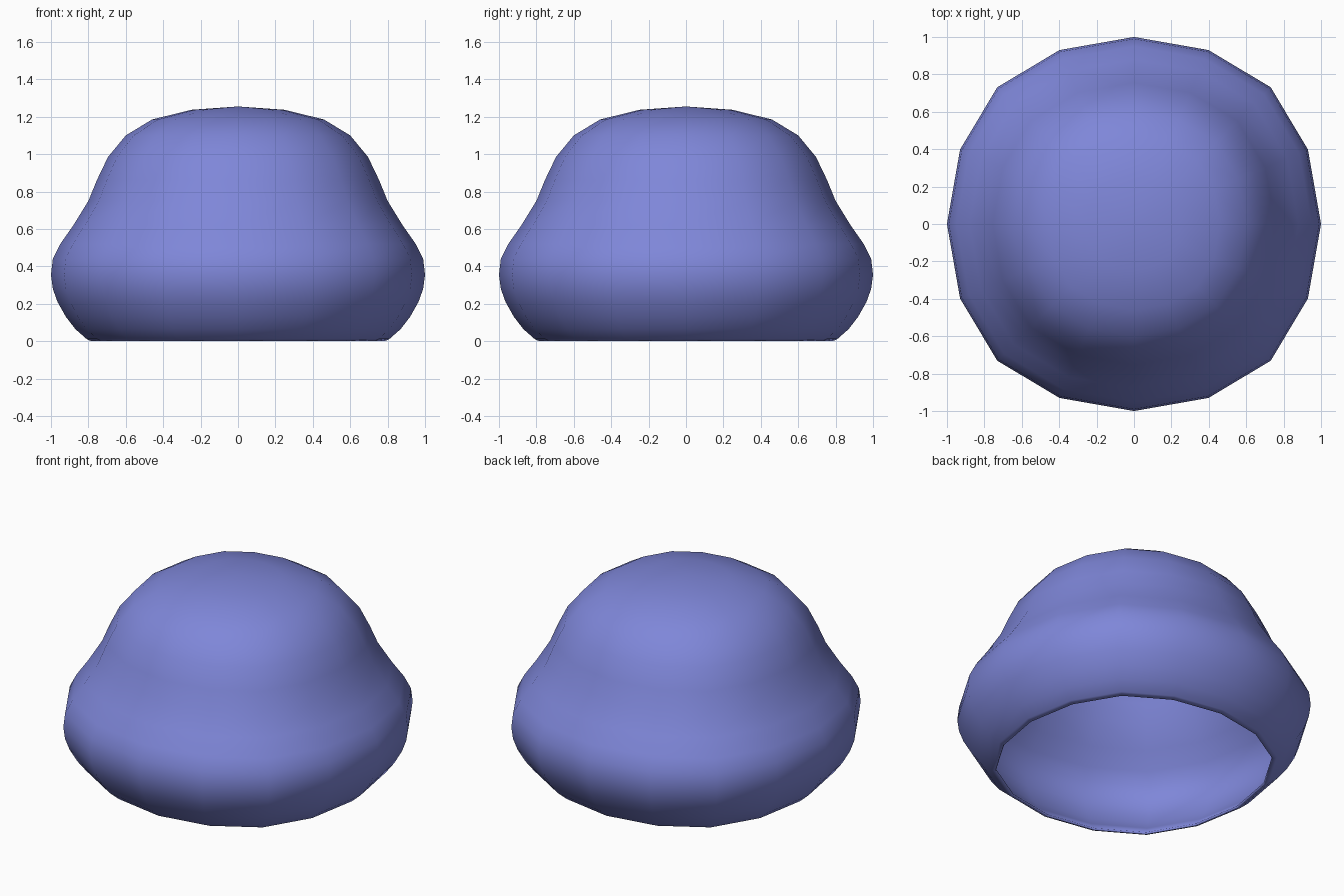
import bpy, bmesh, math

if "Cube" in bpy.data.objects:
    bpy.data.objects.remove(bpy.data.objects["Cube"])

# Colour
blue = bpy.data.materials.new("periwinkle_blue")
blue.diffuse_color = (0.21, 0.24, 0.69, 1)
blue.use_nodes = True
blue.node_tree.nodes["Principled BSDF"].inputs["Base Color"].default_value = blue.diffuse_color

# Outer profile (radius, height) from rim to just below the crown
outer = [(0.785, 0.0), (0.81, 0.012), (0.87, 0.065), (0.92, 0.13), (0.965, 0.21),
         (0.99, 0.28), (1.0, 0.355), (0.99, 0.44), (0.95, 0.52), (0.88, 0.62),
         (0.80, 0.75), (0.755, 0.86), (0.695, 0.985), (0.60, 1.10),
         (0.46, 1.185), (0.25, 1.237)]
# Inner wall follows the outer one at a small distance
T = 0.025
inner = []
for i in range(1, len(outer)):
    a, b = outer[i - 1], outer[min(i + 1, len(outer) - 1)]
    dx, dz = b[0] - a[0], b[1] - a[1]
    l = math.hypot(dx, dz)
    inner.append((outer[i][0] - T * dz / l, outer[i][1] + T * dx / l))
inner[0] = (0.78, 0.012)

# Sixteen slightly squarish directions
quarter = [(1.0, 0.0), (0.93, 0.398), (0.731, 0.731), (0.398, 0.93)]
dirs = []
for q in range(4):
    for x, y in quarter:
        for _ in range(q):
            x, y = -y, x
        dirs.append((x, y))

bm = bmesh.new()


def ring(r, z):
    return [bm.verts.new((r * x, r * y, z)) for x, y in dirs]


def bridge(a, b):
    n = len(a)
    for i in range(n):
        j = (i + 1) % n
        bm.faces.new((a[i], a[j], b[j], b[i]))


def cap(r, z):
    c = bm.verts.new((0, 0, z))
    for i in range(len(r)):
        bm.faces.new((r[i], r[(i + 1) % len(r)], c))


# Hollow dome: outer skin, inner skin, joined at the rim
out_rings = [ring(r, z) for r, z in outer]
in_rings = [ring(r, z) for r, z in inner]
for rings in (out_rings, in_rings):
    for a, b in zip(rings, rings[1:]):
        bridge(a, b)
bridge(out_rings[0], in_rings[0])
cap(out_rings[-1], 1.255)
cap(in_rings[-1], 1.255 - T)
bmesh.ops.recalc_face_normals(bm, faces=bm.faces)
for f in bm.faces:
    f.smooth = True

me = bpy.data.meshes.new("hollow_dome")
bm.to_mesh(me)
bm.free()
me.materials.append(blue)
ob = bpy.data.objects.new("hollow_dome", me)
bpy.context.collection.objects.link(ob)
